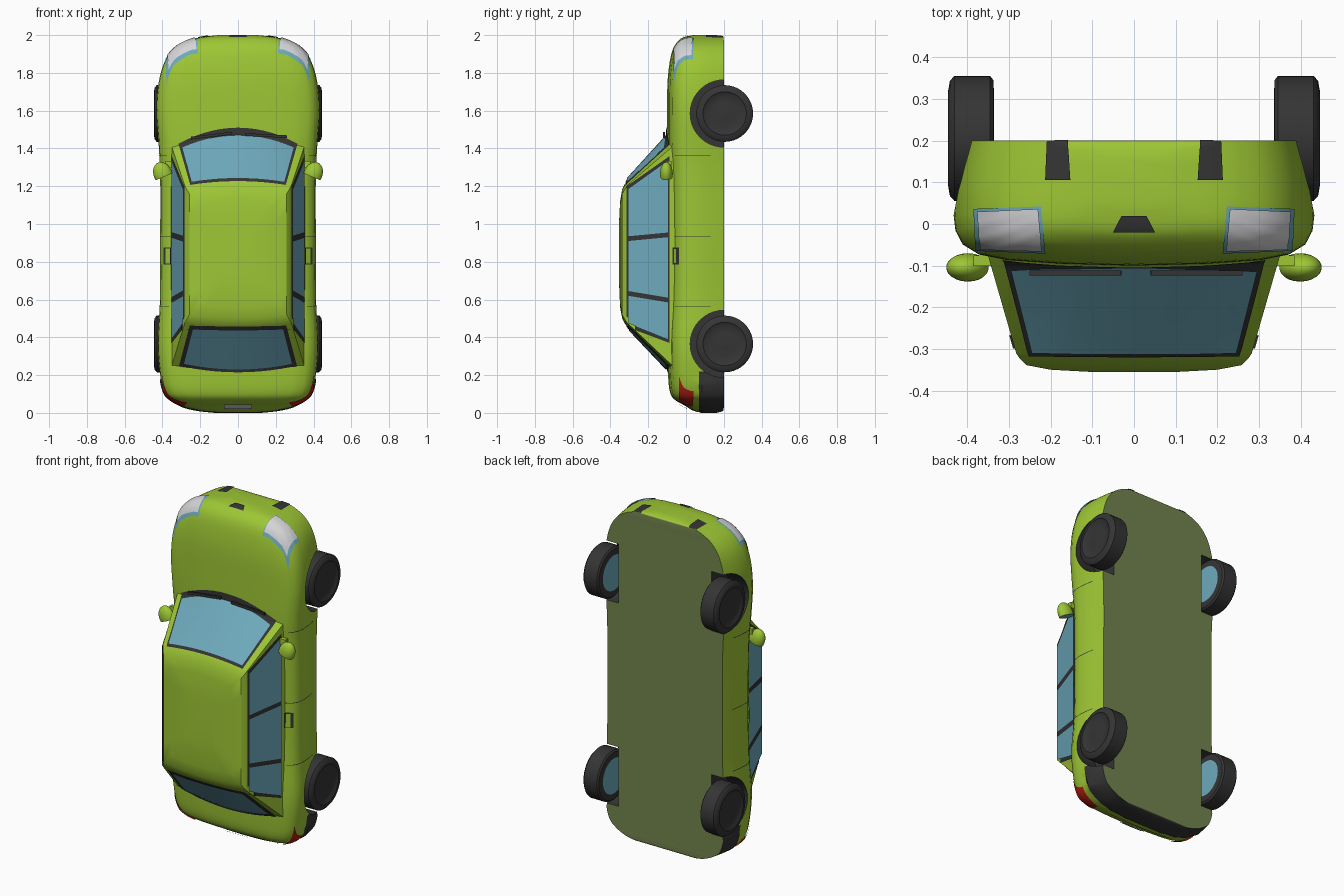
import bpy, bmesh, math
from mathutils import Vector, Matrix
from mathutils.bvhtree import BVHTree

if "Cube" in bpy.data.objects:
    bpy.data.objects.remove(bpy.data.objects["Cube"])

def material(name, rgb):
    m = bpy.data.materials.new(name)
    m.diffuse_color = (*rgb, 1)
    m.use_nodes = True
    m.node_tree.nodes["Principled BSDF"].inputs["Base Color"].default_value = m.diffuse_color
    return m

GREEN = material("lime_paint", (0.34, 0.57, 0.035))
UNDER = material("olive_underside", (0.17, 0.23, 0.075))
DARK = material("dark_rubber", (0.035, 0.035, 0.035))
GLASS = material("blue_glass", (0.155, 0.40, 0.50))
WHITE = material("lamp_white", (0.66, 0.66, 0.68))
RED = material("lamp_red", (0.48, 0.012, 0.005))

def finish(name, bm, mats, angle=35, recalc=True):
    if recalc:
        bmesh.ops.recalc_face_normals(bm, faces=bm.faces)
    me = bpy.data.meshes.new(name)
    bm.to_mesh(me)
    bm.free()
    for m in mats:
        me.materials.append(m)
    ob = bpy.data.objects.new(name, me)
    bpy.context.collection.objects.link(ob)
    smooth(ob, angle)
    return ob

def smooth(ob, angle=35):
    bpy.ops.object.select_all(action='DESELECT')
    ob.select_set(True)
    bpy.context.view_layer.objects.active = ob
    bpy.ops.object.shade_smooth_by_angle(angle=math.radians(angle))

def loft(rings):
    bm = bmesh.new()
    vs = [[bm.verts.new(p) for p in r] for r in rings]
    n = len(vs[0])
    for a, b in zip(vs, vs[1:]):
        for i in range(n):
            j = (i + 1) % n
            bm.faces.new((a[i], a[j], b[j], b[i]))
    bm.faces.new(vs[0])
    bm.faces.new(vs[-1])
    bmesh.ops.recalc_face_normals(bm, faces=bm.faces)
    return bm

def catmull(keys, steps):
    out = []
    for i in range(len(keys) - 1):
        p = [Vector(keys[max(0, min(len(keys) - 1, i + k))]) for k in (-1, 0, 1, 2)]
        for s in range(steps):
            t = s / steps
            out.append(0.5 * (2 * p[1] + (p[2] - p[0]) * t + (2 * p[0] - 5 * p[1] + 4 * p[2] - p[3]) * t * t
                              + (3 * p[1] - p[0] - 3 * p[2] + p[3]) * t ** 3))
    return out + [Vector(keys[-1])]

# Lower body: cross-sections along z as (z, half width, hood y, floor y)
KEYS = [(.005, .12, .06, .16), (.015, .21, .03, .195), (.035, .29, .0, .2), (.07, .355, -.06, .2),
        (.11, .39, -.085, .2), (.2, .412, -.095, .2), (.37, .425, -.1, .2), (.6, .413, -.09, .2),
        (.9, .412, -.085, .2), (1.25, .412, -.09, .2), (1.42, .42, -.1, .2), (1.6, .432, -.1, .2),
        (1.75, .42, -.098, .2), (1.86, .388, -.086, .2), (1.93, .335, -.068, .2), (1.97, .265, -.04, .2),
        (1.99, .19, -.01, .195), (2.0, .1, .04, .16)]
HALF = [(.5, 0), (.93, 0), (.965, .2), (.99, .4), (1, .6), (.99, .72), (.95, .83), (.86, .91), (.7, .955), (.4, .985)]
PROFILE = [(0, 0)] + HALF + [(0, 1)] + [(-x, f) for x, f in reversed(HALF)]
body_bm = loft([[(x * w, yb + (t - yb) * f, z) for x, f in PROFILE] for z, w, t, yb in catmull(KEYS, 4)])

# Cabin: rings from belt to roof as (y, half width, front z, front bow, rear z, rear bow)
LEVELS = [(-.04, .36, 1.532, .095, .17, .05), (-.31, .282, 1.235, .03, .455, .02), (-.322, .274, 1.215, .028, .47, .02),
          (-.338, .258, 1.185, .025, .5, .02), (-.349, .2, 1.12, .02, .56, .02), (-.355, .09, 1.0, .01, .7, .01)]
N = 12
def cabin_ring(y, hw, zf, bf, zr, br):
    us = [-1 + 2 * i / N for i in range(N + 1)]
    front = [(u * hw, y, zf - bf * u * u) for u in us]
    rear = [(-u * hw, y, zr + br * u * u) for u in us]
    top, low = zf - bf, zr + br
    right = [(hw, y, top + (low - top) * i / 6) for i in range(1, 6)]
    return front + right + rear + [(-x, yy, z) for x, yy, z in reversed(right)]
cabin_bm = loft([cabin_ring(*l) for l in LEVELS])

trees = [BVHTree.FromBMesh(b) for b in (body_bm, cabin_bm)]

# Plate projected onto the body along an axis; a and b are the two in-plane axes
def plate(name, corners, axis, sign, mat, lift=.004, bow=(0, 0), mirror=False, n=14):
    a, b = [k for k in range(3) if k != axis]
    c = [Vector(p) for p in corners]
    for side in ((1, -1) if mirror else (1,)):
        bm = bmesh.new()
        grid = {}
        for i in range(n + 1):
            for j in range(n + 1):
                u, v = i / n, j / n
                p = c[0].lerp(c[1], u).lerp(c[3].lerp(c[2], u), v)
                p.y += (bow[0] * (1 - v) + bow[1] * v) * (1 - (2 * u - 1) ** 2)
                o, d = Vector(), Vector()
                o[a], o[b], o[axis] = p.x, p.y, 3 * sign
                d[axis] = -sign
                hits = [h for h in (t.ray_cast(o, d) for t in trees) if h[0]]
                if hits:
                    h = min(hits, key=lambda r: r[3])
                    q = h[0] + h[1] * lift
                    grid[i, j] = bm.verts.new((q.x * side, q.y, q.z))
        for i in range(n):
            for j in range(n):
                k = [(i, j), (i + 1, j), (i + 1, j + 1), (i, j + 1)]
                if all(q in grid for q in k):
                    f = bm.faces.new([grid[q] for q in k])
                    f.normal_update()
                    out = Vector((0, 0, 0))
                    out[axis] = sign * (side if axis == 0 else 1)
                    if f.normal.dot(out) < 0:
                        f.normal_flip()
        finish(name, bm, [mat], recalc=False)

# Front and rear screens with dark surrounds
plate("windscreen_frame", [(-.315, 1.425), (.315, 1.425), (.252, 1.205), (-.252, 1.205)], 1, -1, DARK, .004, (.085, .02))
plate("windscreen", [(-.293, 1.40), (.293, 1.40), (.243, 1.218), (-.243, 1.218)], 1, -1, GLASS, .008, (.065, .02))
plate("rear_frame", [(-.312, .25), (.312, .25), (.255, .465), (-.255, .465)], 1, -1, DARK, .004, (-.035, -.005))
plate("rear_window", [(-.285, .265), (.285, .265), (.238, .447), (-.238, .447)], 1, -1, GLASS, .008, (-.03, -.005))
# Side windows (y, z)
plate("side_frame", [(-.085, 1.36), (-.313, 1.2), (-.313, .455), (-.085, .37)], 0, 1, DARK, .004, mirror=True)
for q in ([(-.093, 1.335), (-.303, 1.185), (-.303, .935), (-.093, .955)],
          [(-.093, .93), (-.303, .91), (-.303, .645), (-.093, .61)],
          [(-.093, .585), (-.303, .62), (-.303, .475), (-.093, .39)]):
    plate("side_window", q, 0, 1, GLASS, .008, mirror=True)
# Lamps, vents, grille opening and number plate
plate("headlight_rim", [(.212, -.068), (.378, -.062), (.382, .036), (.222, .042)], 2, 1, GLASS, .003, mirror=True)
plate("headlight", [(.22, -.06), (.365, -.056), (.37, .03), (.228, .036)], 2, 1, WHITE, .007, mirror=True)
plate("tail_light", [(.27, -.03), (.396, -.035), (.392, .04), (.29, .035)], 2, -1, RED, .006, mirror=True)
plate("bumper_vent", [(.152, .105), (.212, .105), (.208, .198), (.158, .198)], 2, 1, DARK, .004, mirror=True)
plate("grille_opening", [(-.05, -.018), (.05, -.018), (.03, .02), (-.03, .02)], 2, 1, DARK, .005)
plate("number_plate", [(-.075, -.03), (.075, -.03), (.075, .01), (-.075, .01)], 2, -1, WHITE, .009)
# Door seams and handle recess
for z in (1.36, .93, .56):
    plate("door_seam", [(-.06, z), (.13, z), (.13, z + .004), (-.06, z + .004)], 0, 1, DARK, .002, mirror=True)
plate("handle_recess", [(-.07, .785), (-.035, .785), (-.035, .875), (-.07, .875)], 0, 1, DARK, .003, mirror=True)
plate("door_handle", [(-.061, .79), (-.044, .79), (-.044, .87), (-.061, .87)], 0, 1, GREEN, .009, mirror=True)

# Colour the body: olive floor, dark rear bumper slightly proud
for co, no in (((0, .07, 0), (0, 1, 0)), ((0, 0, .22), (0, 0, 1))):
    bmesh.ops.bisect_plane(body_bm, geom=body_bm.verts[:] + body_bm.edges[:] + body_bm.faces[:], plane_co=co, plane_no=no)
for f in body_bm.faces:
    f.normal_update()
    c = f.calc_center_median()
    if f.normal.y > .9:
        f.material_index = 1
    elif c.y > .07 and c.z < .22:
        f.material_index = 2
for v in body_bm.verts:
    if v.co.y > .072 and v.co.z < .2:
        v.co.x *= 1.025
        v.co.z -= .005
body = finish("body", body_bm, [GREEN, UNDER, DARK])
finish("cabin", cabin_bm, [GREEN], 25)

# Wheel arches cut from the body
WHEELS = [(s, z) for s in (1, -1) for z in (1.585, .365)]
cut = bmesh.new()
for s, z in WHEELS:
    m = Matrix.Translation((s * .42, .2, z)) @ Matrix.Rotation(math.pi / 2, 4, 'Y')
    bmesh.ops.create_cone(cut, cap_ends=True, segments=40, radius1=.178, radius2=.178, depth=.22, matrix=m)
for f in cut.faces:
    f.material_index = 2
cutter = finish("arch_cutter", cut, [GREEN, UNDER, DARK])
cutter.hide_render = True
mod = body.modifiers.new("arches", 'BOOLEAN')
mod.operation, mod.solver, mod.object = 'DIFFERENCE', 'EXACT', cutter
bpy.context.view_layer.objects.active = body
bpy.ops.object.modifier_apply(modifier=mod.name)
bpy.data.objects.remove(cutter)
smooth(body)

# Wheels: turned profile (x, radius), blue inner disc
TYRE = [(.335, .105), (.337, .14), (.345, .15), (.43, .15), (.441, .138), (.445, .115), (.436, .1), (.434, .06), (.44, .02)]
for s, z in WHEELS:
    seg = 40
    bm = loft([[(s * x, .205 + r * math.cos(2 * math.pi * i / seg), z + r * math.sin(2 * math.pi * i / seg))
                for i in range(seg)] for x, r in TYRE])
    for f in bm.faces:
        if len(f.verts) > 4 and abs(f.calc_center_median().x) < .36:
            f.material_index = 1
    finish("wheel", bm, [DARK, GLASS])

# Door mirrors: squashed shell with a flat glass at the back
for s in (1, -1):
    bm = bmesh.new()
    m = (Matrix.Translation((s * .398, -.104, 1.265)) @ Matrix.Rotation(s * .4, 4, 'Y')
         @ Matrix.Diagonal((.049, .034, .065, 1)))
    bmesh.ops.create_uvsphere(bm, u_segments=24, v_segments=14, radius=1)
    r = bmesh.ops.bisect_plane(bm, geom=bm.verts[:] + bm.edges[:] + bm.faces[:], plane_co=(0, 0, -.25),
                               plane_no=(0, 0, -1), clear_outer=True)
    cap = bmesh.ops.edgeloop_fill(bm, edges=[e for e in r["geom_cut"] if isinstance(e, bmesh.types.BMEdge)])
    for f in cap["faces"]:
        f.material_index = 1
    bm.transform(m)
    bmesh.ops.create_cube(bm, size=1, matrix=Matrix.Translation((s * .355, -.088, 1.315)) @ Matrix.Diagonal((.06, .025, .035, 1)))
    finish("door_mirror", bm, [GREEN, GLASS])

# Wipers along the base of the windscreen
for x0 in (-.24, .05):
    bm = bmesh.new()
    m = (Matrix.Translation((x0 + .1, -.117, 1.468)) @ Matrix.Rotation(-.12 if x0 < 0 else .05, 4, 'Y')
         @ Matrix.Diagonal((.22, .012, .014, 1)))
    bmesh.ops.create_cube(bm, size=1, matrix=m)
    finish("wiper", bm, [DARK])
